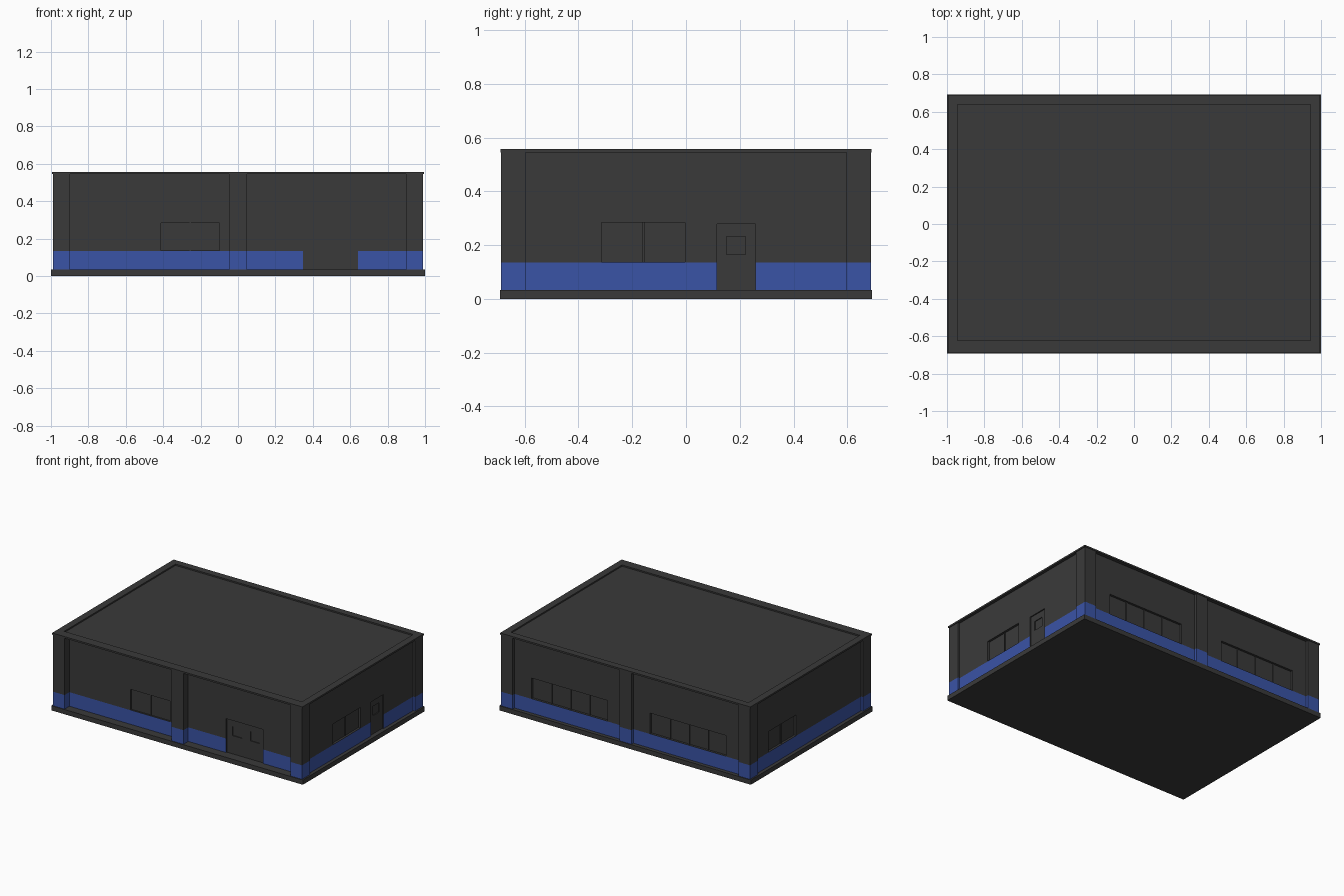
import bpy, bmesh

if "Cube" in bpy.data.objects:
    bpy.data.objects.remove(bpy.data.objects["Cube"])

BAND = 0.135                       # top of the painted band
ROOF = 0.547                       # roof surface inside the rim
WX, WF, WB = 0.975, -0.632, 0.665  # wall faces: sides, front, back


def material(name, rgb):
    m = bpy.data.materials.new(name)
    m.diffuse_color = (*rgb, 1)
    m.use_nodes = True
    m.node_tree.nodes["Principled BSDF"].inputs["Base Color"].default_value = m.diffuse_color
    return m


dark = material("dark_grey", (0.042, 0.042, 0.042))
blue = material("blue_paint", (0.042, 0.087, 0.38))


def add_box(bm, b):
    x0, x1, y0, y1, z0, z1 = b
    for v in bmesh.ops.create_cube(bm, size=1)["verts"]:
        v.co.x = x1 if v.co.x > 0 else x0
        v.co.y = y1 if v.co.y > 0 else y0
        v.co.z = z1 if v.co.z > 0 else z0


def boxes(name, bounds, banded=False):
    bm = bmesh.new()
    for b in bounds:
        add_box(bm, b)
    if banded:
        bmesh.ops.bisect_plane(bm, geom=bm.verts[:] + bm.edges[:] + bm.faces[:],
                               plane_co=(0, 0, BAND), plane_no=(0, 0, 1))
        for f in bm.faces:
            f.material_index = int(f.calc_center_median().z < BAND)
    me = bpy.data.meshes.new(name)
    bm.to_mesh(me)
    bm.free()
    me.materials.append(dark)
    if banded:
        me.materials.append(blue)
    ob = bpy.data.objects.new(name, me)
    bpy.context.collection.objects.link(ob)
    return ob


def on_wall(side, a0, a1, z0, z1, d0, d1):
    """Box on a wall; a = position along it, d = depth inward from its face."""
    if side in ("left", "right"):
        s = 1 if side == "right" else -1
        p = sorted((s * (WX - d0), s * (WX - d1)))
        return (*p, a0, a1, z0, z1)
    face, s = (WF, 1) if side == "front" else (WB, -1)
    p = sorted((face + s * d0, face + s * d1))
    return (a0, a1, *p, z0, z1)


def cut(target, name, bounds):
    cutter = boxes(name, bounds)
    cutter.hide_render = True
    cutter.hide_viewport = True
    m = target.modifiers.new(name, 'BOOLEAN')
    m.operation = 'DIFFERENCE'
    m.solver = 'EXACT'
    m.object = cutter


# Base slab
boxes("base_slab", [(-1, 1, -0.692, 0.692, 0, 0.034)])

# Walls with painted band; the top face is the roof surface
walls = boxes("walls", [(-WX, WX, WF, WB, 0.03, ROOF)], banded=True)

# Pillars at corners and mid-length
cols = [(-0.99, -0.898), (-0.047, 0.047), (0.898, 0.99)]
rows = [(-0.687, -0.597), (0.597, 0.687)]
boxes("pillars", [(*c, *r, 0.03, ROOF - 0.001) for c in cols for r in rows], banded=True)

# Thin raised roof rim, overhanging the walls
RX, RY, RW = 0.995, 0.69, 0.05
rim = []
for s in (-1, 1):
    # front rim is wider, as that wall is set further back
    rim.append((-RX, RX, *sorted((s * RY, s * (RY - RW))), ROOF - 0.002, 0.557))
    rim.append((*sorted((s * RX, s * (RX - RW))), -RY + RW, RY - RW, ROOF - 0.002, 0.557))
rim[0] = (-RX, RX, -RY, WF + 0.008, ROOF - 0.002, 0.557)
boxes("roof_rim", rim)

# Windows (side, start, end, panes, depth) and doors (side, start, end)
WZ = (0.137, 0.285)
windows = [("front", -0.413, -0.1, 2, 0.012), ("right", -0.315, -0.003, 2, 0.016),
           ("left", 0.142, 0.456, 2, 0.016),
           ("back", 0.157, 0.762, 4, 0.016), ("back", -0.784, -0.181, 4, 0.016)]
doors = [("front", 0.348, 0.642), ("right", 0.115, 0.259)]
cut(walls, "opening_cutter",
    [on_wall(s, a, b, *WZ, -0.02, d) for s, a, b, n, d in windows] +
    [on_wall(s, a, b, 0.0, 0.278, -0.02, 0.008) for s, a, b in doors])

# Small panes let into the doors
door_panes = [("front", 0.393, 0.467), ("front", 0.535, 0.609), ("right", 0.15, 0.222)]
cut(walls, "door_pane_cutter",
    [on_wall(s, a, b, 0.165, 0.232, -0.02, 0.014) for s, a, b in door_panes])

# Mullions between window panes
bars = []
for s, a, b, n, d in windows:
    for i in range(1, n):
        c = a + (b - a) * i / n
        bars.append(on_wall(s, c - 0.004, c + 0.004, *WZ, d - 0.006, d + 0.004))
boxes("window_mullions", bars)
